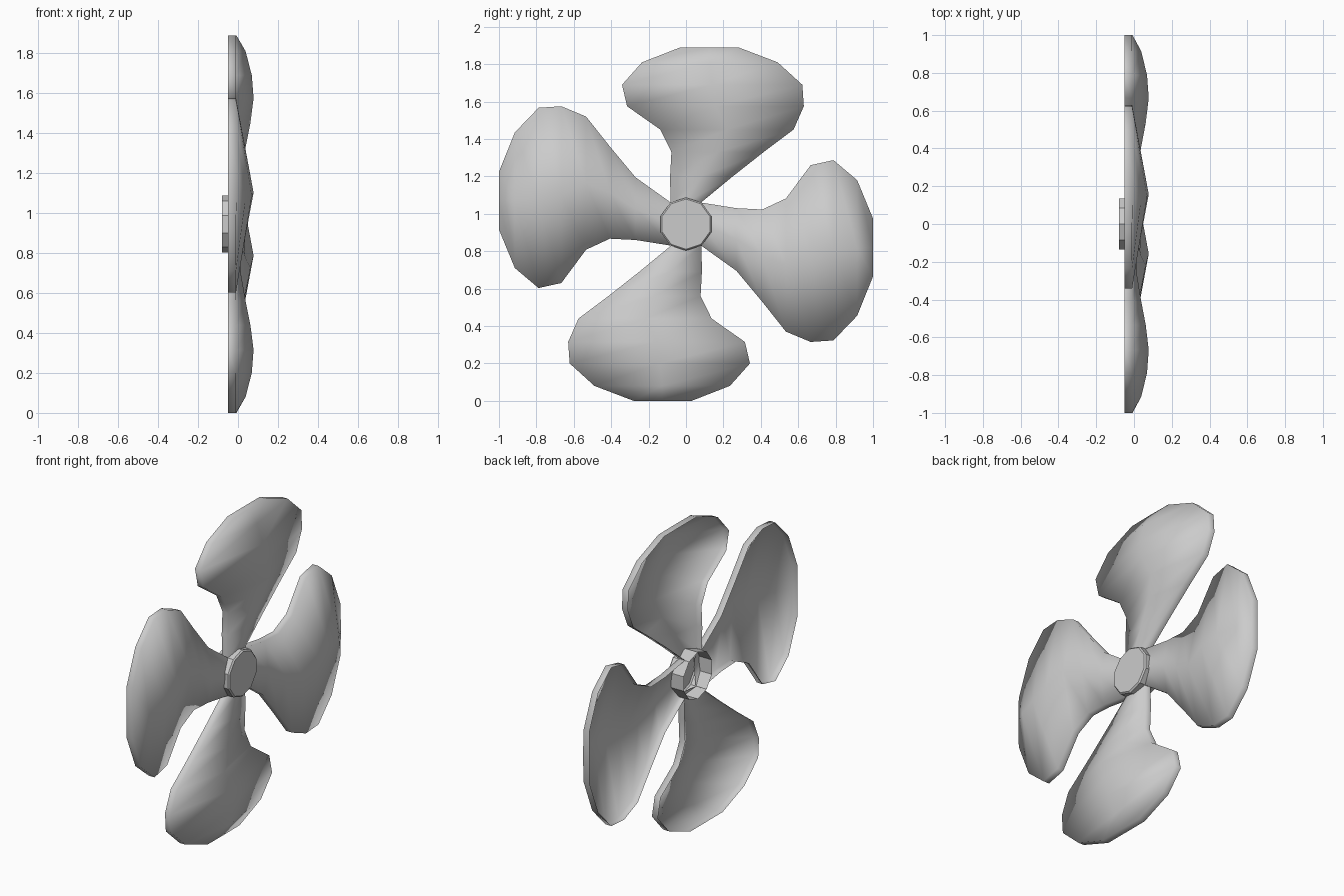
import bpy, bmesh, math

if "Cube" in bpy.data.objects:
    bpy.data.objects.remove(bpy.data.objects["Cube"])

CZ = 0.945          # axle height
RIM = 0.04          # depth of the turned-back blade edge

# Blade sections: radius, leading edge, trailing edge, ridge height
SECTIONS = [
    (0.115, -0.083, 0.080, 0.005),
    (0.255, -0.085, 0.250, 0.016),
    (0.385, -0.078, 0.415, 0.038),
    (0.505, -0.137, 0.575, 0.062),
    (0.630, -0.315, 0.630, 0.078),
    (0.745, -0.342, 0.622, 0.069),
    (0.865, -0.235, 0.490, 0.038),
    (0.945, -0.030, 0.280, -0.008),
]


def finish(bm, name, sharp_angle=None):
    bmesh.ops.recalc_face_normals(bm, faces=bm.faces)
    mesh = bpy.data.meshes.new(name)
    bm.to_mesh(mesh)
    bm.free()
    ob = bpy.data.objects.new(name, mesh)
    bpy.context.collection.objects.link(ob)
    bpy.ops.object.select_all(action='DESELECT')
    ob.select_set(True)
    bpy.context.view_layer.objects.active = ob
    if sharp_angle is None:
        bpy.ops.object.shade_smooth()
    else:
        bpy.ops.object.shade_smooth_by_angle(angle=math.radians(sharp_angle))
    return ob


def blade(index):
    c, s = [(1, 0), (0, 1), (-1, 0), (0, -1)][index]
    sideways = index % 2
    bm = bmesh.new()
    rows = []
    for n, (r, a, b, h) in enumerate(SECTIONS):
        if sideways:
            r *= 1.058
            if n == 0:      # roots of all four blades meet at shared corners
                r, a, b = 0.081, -0.115, 0.115
        row = []
        for t, x in ((a, -0.01), ((a + b) / 2, h), (b, -0.01)):
            row.append(bm.verts.new((x, t * c + r * s, CZ + r * c - t * s)))
        rows.append(row)
    # tented skin
    for p, q in zip(rows, rows[1:]):
        for i in range(2):
            bm.faces.new((p[i], p[i + 1], q[i + 1], q[i]))
    # edge turned back around the outline, open behind
    outline = [r[0] for r in rows] + [rows[-1][1]] + [r[2] for r in reversed(rows)]
    back = [bm.verts.new((-0.01 - RIM, v.co.y, v.co.z)) for v in outline]
    for k in range(len(outline) - 1):
        bm.faces.new((outline[k], outline[k + 1], back[k + 1], back[k]))
    finish(bm, f"blade_{index + 1}")


# Four blades around the axle
for i in range(4):
    blade(i)

# Ten-sided hub cap, open at the back: (radius, x) profile
bm = bmesh.new()
loops = []
for r, x in ((0.134, 0.034), (0.142, 0.026), (0.142, -0.08)):
    loops.append([bm.verts.new((x, r * math.sin(k * math.tau / 10),
                                CZ + r * math.cos(k * math.tau / 10))) for k in range(10)])
for p, q in zip(loops, loops[1:]):
    for k in range(10):
        n = (k + 1) % 10
        bm.faces.new((p[k], p[n], q[n], q[k]))
bm.faces.new(loops[0])
finish(bm, "hub", 20)
